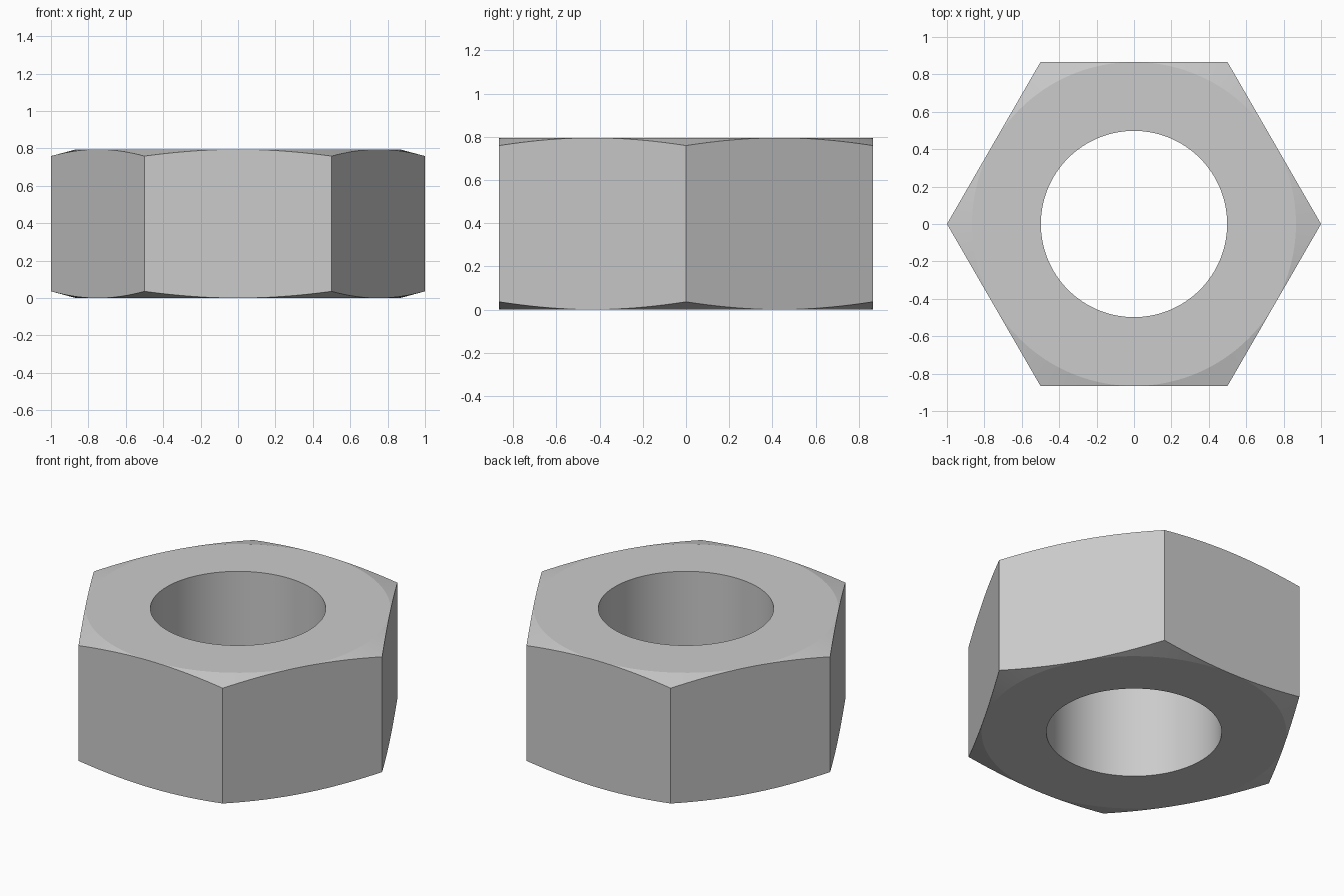
import bpy, bmesh
from math import sin, cos, tan, pi, radians

if "Cube" in bpy.data.objects:
    bpy.data.objects.remove(bpy.data.objects["Cube"])

SEG = 120               # multiple of 12: hits every corner and flat centre
HEIGHT = 0.795
HOLE = 0.498
FLAT = cos(pi / 6)      # centre to flat, also the chamfer circle
SLOPE = tan(radians(15))


def hex_radius(a):
    return FLAT / cos(a % (pi / 3) - pi / 6)


def ring(bm, radius, z):
    """Closed ring; radius and z are functions of the angle."""
    verts = []
    for i in range(SEG):
        a = 2 * pi * i / SEG
        verts.append(bm.verts.new((radius(a) * cos(a), radius(a) * sin(a), z(a))))
    return verts


def drop(a):
    return (hex_radius(a) - FLAT) * SLOPE


bm = bmesh.new()

# Cross-section loop: hole, bottom face, bottom chamfer, sides, top chamfer, top face
rings = [
    ring(bm, lambda a: HOLE, lambda a: 0),
    ring(bm, lambda a: FLAT, lambda a: 0),
    ring(bm, hex_radius, drop),
    ring(bm, hex_radius, lambda a: HEIGHT - drop(a)),
    ring(bm, lambda a: FLAT, lambda a: HEIGHT),
    ring(bm, lambda a: HOLE, lambda a: HEIGHT),
]
for r, s in zip(rings, rings[1:] + rings[:1]):
    for i in range(SEG):
        j = (i + 1) % SEG
        bm.faces.new((r[i], r[j], s[j], s[i]))

# Chamfer meets the rim at the middle of each flat
bmesh.ops.remove_doubles(bm, verts=bm.verts, dist=1e-5)
bmesh.ops.recalc_face_normals(bm, faces=bm.faces)

mesh = bpy.data.meshes.new("hex_nut")
bm.to_mesh(mesh)
bm.free()
nut = bpy.data.objects.new("hex_nut", mesh)
bpy.context.collection.objects.link(nut)

# Smooth bore and chamfers, crisp edges elsewhere
bpy.context.view_layer.objects.active = nut
nut.select_set(True)
bpy.ops.object.shade_smooth_by_angle(angle=radians(10))
